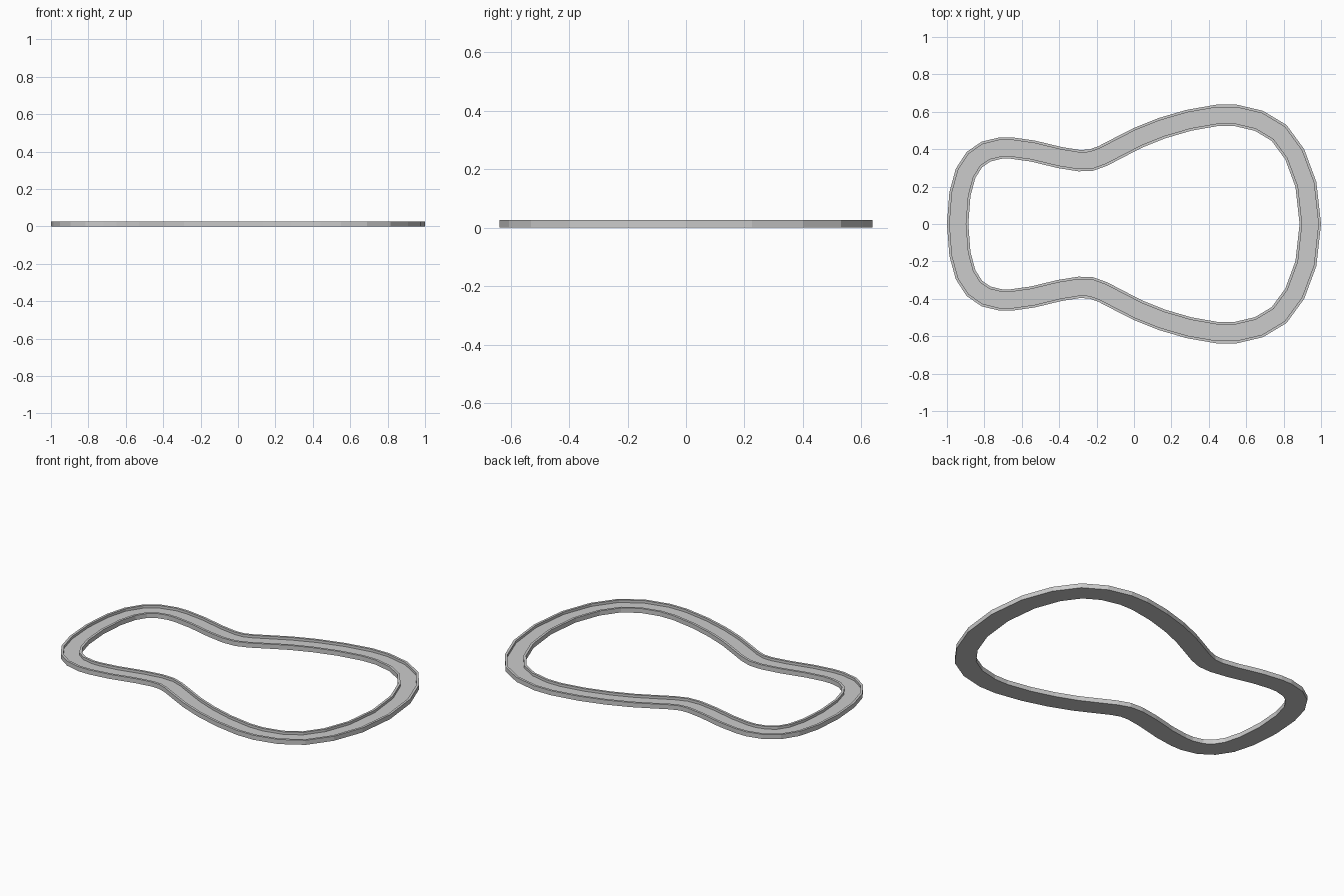
import bpy, bmesh
from mathutils import Vector

if "Cube" in bpy.data.objects:
    bpy.data.objects.remove(bpy.data.objects["Cube"])

HEIGHT, ROAD_Z, WIDTH, LIP = 0.027, 0.012, 0.114, 0.014

# outer outline, upper half from the left end to the right end
half = [(-1.0, 0.0), (-0.987, 0.17), (-0.953, 0.295), (-0.895, 0.385), (-0.815, 0.44),
        (-0.72, 0.463), (-0.65, 0.463), (-0.53, 0.446), (-0.385, 0.411), (-0.29, 0.396),
        (-0.24, 0.398), (-0.19, 0.416), (-0.09, 0.468), (0.0, 0.514), (0.13, 0.566),
        (0.28, 0.61), (0.44, 0.638), (0.55, 0.638), (0.69, 0.605), (0.815, 0.53),
        (0.91, 0.4), (0.975, 0.225), (1.0, 0.0)]
outline = [Vector(p) for p in half]
outline += [Vector((p[0], -p[1])) for p in half[-2:0:-1]]

# cross-section: distance inward from the outer edge, height
section = [(0, 0), (0, HEIGHT), (LIP, HEIGHT), (LIP, ROAD_Z),
           (WIDTH - LIP, ROAD_Z), (WIDTH - LIP, HEIGHT), (WIDTH, HEIGHT), (WIDTH, 0)]


def inward(i):
    """Mitred inward direction at an outline corner (clockwise outline)."""
    a, b, c = outline[i - 1], outline[i], outline[(i + 1) % len(outline)]
    d1, d2 = (b - a).normalized(), (c - b).normalized()
    n1, n2 = Vector((d1.y, -d1.x)), Vector((d2.y, -d2.x))
    m = (n1 + n2).normalized()
    return m / m.dot(n1)


# track loop with a raised lip on both edges
bm = bmesh.new()
rings = []
for i, p in enumerate(outline):
    n = inward(i)
    rings.append([bm.verts.new((*(p + n * d), z)) for d, z in section])
for i, ring in enumerate(rings):
    nxt = rings[(i + 1) % len(rings)]
    for j in range(len(section)):
        k = (j + 1) % len(section)
        bm.faces.new((ring[j], ring[k], nxt[k], nxt[j]))
bmesh.ops.recalc_face_normals(bm, faces=bm.faces)
mesh = bpy.data.meshes.new("track_loop")
bm.to_mesh(mesh)
bm.free()
track = bpy.data.objects.new("track_loop", mesh)
bpy.context.collection.objects.link(track)
